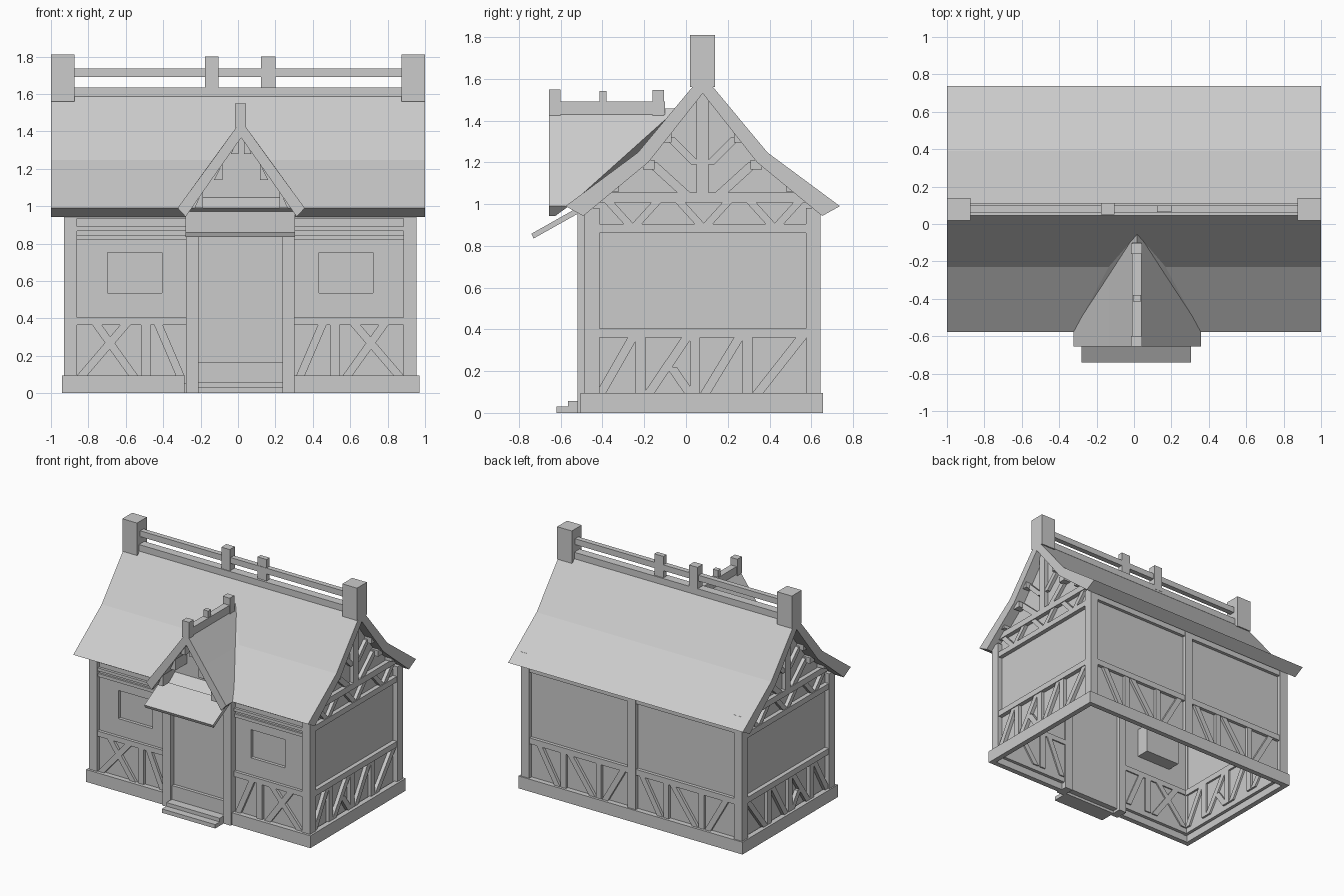
import bpy, bmesh
from mathutils import Vector

cube = bpy.data.objects.get("Cube")
if cube:
    bpy.data.objects.remove(cube)

mat = bpy.data.materials.new("plain grey")
mat.use_nodes = True
GREY = (0.6, 0.6, 0.6, 1)
mat.diffuse_color = GREY
mat.node_tree.nodes["Principled BSDF"].inputs["Base Color"].default_value = GREY

CX, CY = 0.0125, 0.08          # centre lines of walls and roof


def finish(name, bm):
    bmesh.ops.recalc_face_normals(bm, faces=bm.faces)
    mesh = bpy.data.meshes.new(name)
    bm.to_mesh(mesh)
    bm.free()
    mesh.materials.append(mat)
    obj = bpy.data.objects.new(name, mesh)
    bpy.context.collection.objects.link(obj)


def loft(bm, front, back):
    a = [bm.verts.new(p) for p in front]
    b = [bm.verts.new(p) for p in back]
    bm.faces.new(a)
    bm.faces.new(b[::-1])
    n = len(a)
    for i in range(n):
        bm.faces.new((a[i], b[i], b[(i + 1) % n], a[(i + 1) % n]))


def prism(bm, pts, axis, d0, d1):
    """Extrude a (horizontal, z) outline along x or y."""
    def place(d):
        return [(d, h, z) if axis == "x" else (h, d, z) for h, z in pts]
    loft(bm, place(d0), place(d1))


def rect(h0, h1, z0, z1):
    return [(h0, z0), (h1, z0), (h1, z1), (h0, z1)]


def box(bm, x0, x1, y0, y1, z0, z1):
    prism(bm, rect(x0, x1, z0, z1), "y", y0, y1)


def brace(bm, h0, z0, h1, z1, axis, d0, d1, w=0.042):
    """Slanted timber with level ends."""
    slant = Vector((h1 - h0, z1 - z0))
    k = w / 2 * slant.length / abs(slant.y)
    prism(bm, [(h0 - k, z0), (h0 + k, z0), (h1 + k, z1), (h1 - k, z1)], axis, d0, d1)


def boxes(name, *dims):
    bm = bmesh.new()
    for d in dims:
        box(bm, *d)
    finish(name, bm)


def mirror_outline(half, c):
    """Close a right half outline (ending on the centre line) with its mirror."""
    return [(c + h, z) for h, z in half] + [(c - h, z) for h, z in reversed(half) if h > 0]


# Foundation ring, open below and at the doorway
boxes("foundation",
      (-0.94, -0.285, -0.505, -0.465, 0, 0.095), (0.295, 0.97, -0.505, -0.465, 0, 0.095),
      (-0.94, 0.97, 0.615, 0.655, 0, 0.095),
      (-0.94, -0.9, -0.465, 0.615, 0, 0.095), (0.93, 0.97, -0.465, 0.615, 0, 0.095))

# Corner posts
for x0, x1, xn in ((-0.93, -0.86, "right"), (0.885, 0.955, "left")):
    for y0, y1, yn in ((-0.487, -0.415, "front"), (0.575, 0.645, "back")):
        boxes(f"corner_post_{yn}_{xn}", (x0, x1, y0, y1, 0.09, 0.98))

# Main roof: bent section with a thick edge
outer = [(0.657, 0.99), (0.31, 1.247), (0, 1.62)]
inner = [(0.572, 0.943), (0.26, 1.2), (0, 1.53)]
bm = bmesh.new()
prism(bm, [(CY + h, z) for h, z in outer] + [(CY - h, z) for h, z in outer[1::-1]]
      + [(CY - h, z) for h, z in inner] + [(CY + h, z) for h, z in inner[1::-1]], "x", -1, 1)
finish("main_roof", bm)

# Ridge cap, rail and posts
boxes("ridge_cap", (-0.99, 0.99, 0.045, 0.11, 1.585, 1.635))
boxes("ridge_rail", (-0.9, 0.9, 0.06, 0.1, 1.69, 1.735))
boxes("ridge_end_posts", (-1, -0.875, 0.02, 0.14, 1.56, 1.81), (0.875, 1, 0.02, 0.14, 1.56, 1.81))
boxes("ridge_middle_posts", (-0.177, -0.105, 0.05, 0.112, 1.6, 1.8),
      (0.122, 0.2, 0.063, 0.1, 1.6, 1.8))

# Gable end walls with timber framing
for s, side in ((-1, "right"), (1, "left")):
    def dx(d):
        return CX + s * d
    bm = bmesh.new()
    prism(bm, mirror_outline([(0.55, 0.05), (0.55, 0.98), (0.26, 1.22), (0, 1.56)], CY),
          "x", dx(0.88), dx(0.905))
    finish(f"end_wall_{side}", bm)

    bm = bmesh.new()
    d0, d1, d2 = dx(0.865), dx(0.938), dx(0.932)
    for z0, z1, over in ((0.36, 0.405, 0), (0.862, 0.905, 0), (1.008, 1.055, 0.06)):
        prism(bm, rect(-0.43 - over / 2, 0.59 + over, z0, z1), "x", d0, d1)
    for y in (-0.218, 0.042, 0.295):
        prism(bm, rect(y - 0.024, y + 0.024, 0.09, 0.37), "x", d0, d2)
    for y0, y1 in ((-0.41, -0.25), (-0.18, 0.01), (0.09, 0.26), (0.34, 0.56)):
        brace(bm, y0, 0.09, y1, 0.37, "x", d0, d2)
    brace(bm, 0.02, 0.09, -0.07, 0.22, "x", d0, d2)
    # short zigzag braces under the gable
    for y0 in (-0.37, -0.03, 0.31):
        brace(bm, y0 + 0.1, 0.9, y0, 1.01, "x", d0, d2, 0.035)
        brace(bm, y0 + 0.13, 0.9, y0 + 0.23, 1.01, "x", d0, d2, 0.035)
    # king post and gable braces
    prism(bm, rect(0.05, 0.108, 1.05, 1.54), "x", d0, d1)
    for m in (-1, 1):
        brace(bm, CY + m * 0.085, 1.05, CY + m * 0.25, 1.2, "x", d0, d2)
        brace(bm, CY + m * 0.03, 1.19, CY + m * 0.16, 1.32, "x", d0, d2, 0.035)
    finish(f"end_timbers_{side}", bm)

    # stepped brackets under the roof edge
    bm = bmesh.new()
    for h, z in ((0.4, 1.06), (0.23, 1.165), (0.15, 1.295)):
        for m in (-1, 1):
            prism(bm, rect(CY + m * h, CY + m * (h + 0.055), z, z + 0.045), "x", dx(0.9), dx(0.965))
    finish(f"gable_brackets_{side}", bm)

# Back wall with middle post and braces
boxes("back_wall", (-0.89, 0.915, 0.59, 0.615, 0.05, 0.98))
bm = bmesh.new()
box(bm, -0.022, 0.047, 0.57, 0.643, 0.09, 0.97)
box(bm, -0.87, 0.895, 0.575, 0.64, 0.36, 0.405)
box(bm, -0.87, 0.895, 0.575, 0.64, 0.91, 0.97)
for c in (-0.425, 0.45):
    for x in (-0.15, 0.15):
        box(bm, c + x - 0.022, c + x + 0.022, 0.58, 0.636, 0.09, 0.37)
    for x0, x1 in ((0.2, 0.36), (-0.1, 0.1), (-0.2, -0.36)):
        brace(bm, c + x0, 0.09, c + x1, 0.37, "y", 0.58, 0.636)
finish("back_timbers", bm)

# Front walls around recessed windows, each with its timbers
for s, side in ((-1, "right"), (1, "left")):
    def fx(h):
        return CX + s * h
    bm = bmesh.new()
    for h0, h1, z0, z1 in ((0.24, 0.9, 0.05, 0.535), (0.24, 0.9, 0.752, 0.98),
                           (0.24, 0.42, 0.535, 0.752), (0.71, 0.9, 0.535, 0.752)):
        box(bm, fx(h0), fx(h1), -0.46, -0.435, z0, z1)
    finish(f"front_wall_{side}", bm)
    boxes(f"window_niche_{side}", (fx(0.415), fx(0.715), -0.436, -0.33, 0.53, 0.757))

    bm = bmesh.new()
    for z0, z1, y in ((0.365, 0.405, -0.483), (0.82, 0.845, -0.475),
                      (0.867, 0.89, -0.48), (0.935, 0.985, -0.483)):
        box(bm, fx(0.25), fx(0.89), y, -0.425, z0, z1)
    box(bm, fx(0.48), fx(0.53), -0.48, -0.425, 0.09, 0.37)
    for h0, h1 in ((0.85, 0.61), (0.57, 0.77), (0.32, 0.44)):
        brace(bm, fx(h0), 0.09, fx(h1), 0.37, "y", -0.48, -0.425)
    finish(f"front_timbers_{side}", bm)
    boxes(f"door_post_{side}", (fx(0.225), fx(0.29), -0.52, -0.42, 0, 0.98))

# Door, threshold, steps and sloping canopy
boxes("door", (-0.22, 0.245, -0.475, -0.445, 0.15, 0.98))
boxes("threshold", (-0.22, 0.245, -0.5, -0.445, 0.02, 0.165))
boxes("door_steps", (-0.215, 0.24, -0.62, -0.49, 0, 0.03), (-0.215, 0.24, -0.565, -0.49, 0.03, 0.058))
bm = bmesh.new()
prism(bm, [(-0.74, 0.858), (-0.73, 0.835), (-0.48, 0.975), (-0.48, 1.005)], "x", -0.28, 0.305)
finish("door_canopy", bm)

# Dormer roof, its back edge following the main roof slope
DX = 0.017


def roof_y(z):
    (h0, z0), (h1, z1) = outer[:2] if z < outer[1][1] else outer[1:]
    return CY - (h0 + (h1 - h0) * (z - z0) / (z1 - z0))


d_out = [(0.34, 0.99), (0.152, 1.247), (0, 1.458)]
d_in = [(0.297, 0.943), (0.128, 1.185), (0, 1.366)]
ring = ([(DX + h, z) for h, z in d_out] + [(DX - h, z) for h, z in d_out[1::-1]]
        + [(DX - h, z) for h, z in d_in] + [(DX + h, z) for h, z in d_in[1::-1]])
bm = bmesh.new()
loft(bm, [(x, -0.655, z) for x, z in ring], [(x, roof_y(z) + 0.015, z) for x, z in ring])
finish("dormer_roof", bm)

# Dormer gable wall and stepped brackets
bm = bmesh.new()
prism(bm, mirror_outline([(0.27, 0.93), (0.27, 1.0), (0, 1.385)], DX), "y", -0.5, -0.47)
finish("dormer_wall", bm)
bm = bmesh.new()
for m in (-1, 1):
    for h0, h1, z0, z1 in ((0.205, 0.25, 0.99, 1.07), (0.1, 0.145, 1.14, 1.21), (0.015, 0.055, 1.28, 1.345)):
        prism(bm, [(DX + m * h0, z0), (DX + m * h1, z0), (DX + m * h0, z1 + 0.02)], "y", -0.645, -0.49)
finish("dormer_brackets", bm)

# Dormer ridge rail and posts
boxes("dormer_ridge", (-0.01, 0.04, -0.65, -0.1, 1.43, 1.49))
boxes("dormer_ridge_posts", (-0.017, 0.042, -0.655, -0.6, 1.42, 1.548),
      (-0.005, 0.037, -0.415, -0.38, 1.45, 1.542), (-0.017, 0.042, -0.16, -0.105, 1.42, 1.545))
